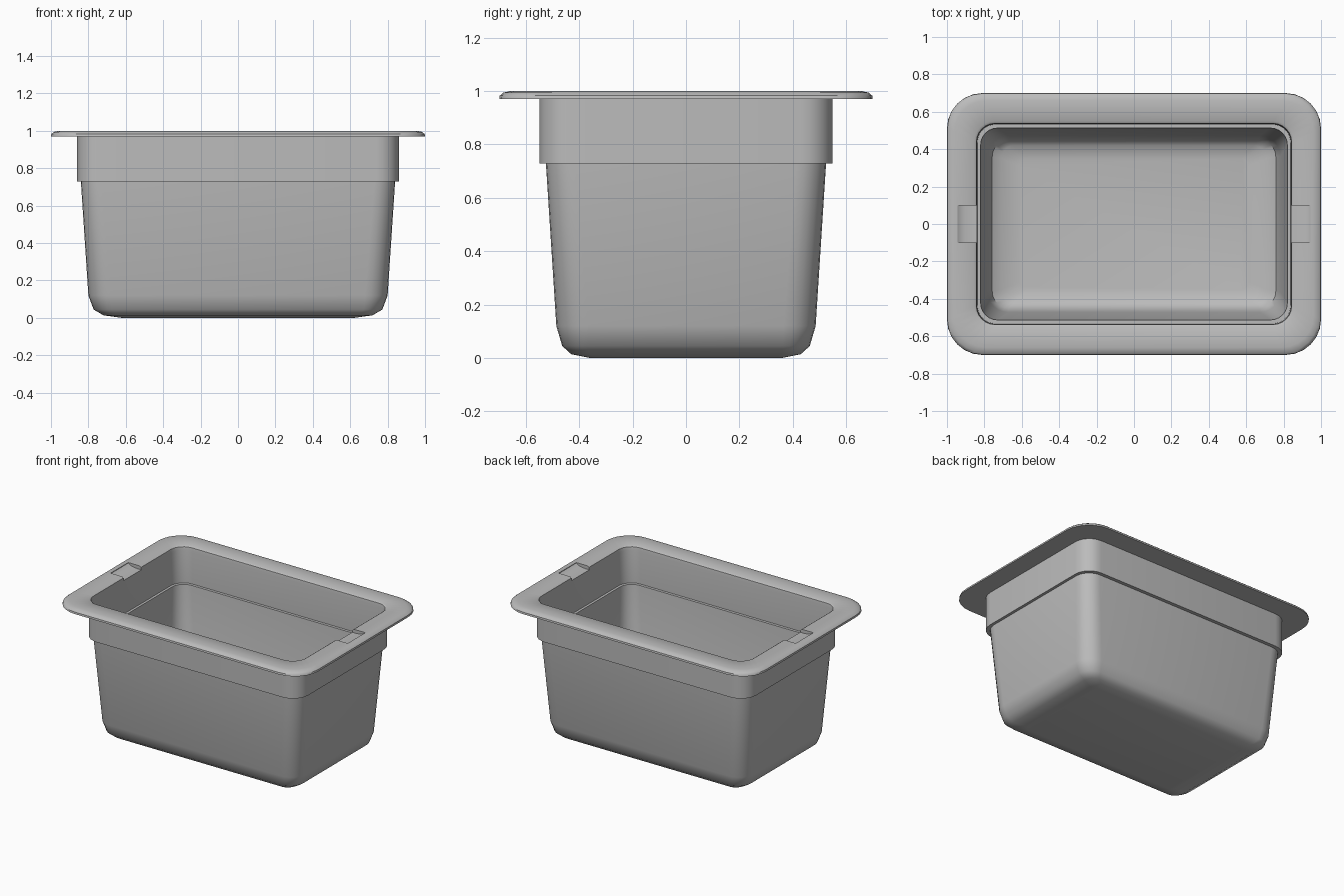
import bpy, bmesh
from math import cos, sin, pi, radians

cube = bpy.data.objects.get("Cube")
if cube:
    bpy.data.objects.remove(cube)

steel = bpy.data.materials.new("brushed_grey")
steel.use_nodes = True
grey = (0.5, 0.5, 0.5, 1)
steel.diffuse_color = grey
steel.node_tree.nodes["Principled BSDF"].inputs["Base Color"].default_value = grey


def rounded_rect(bm, hx, hy, r, z, steps=6):
    """Ring of vertices around a rectangle with rounded corners."""
    ring = []
    for i, (sx, sy) in enumerate([(1, 1), (-1, 1), (-1, -1), (1, -1)]):
        for k in range(steps + 1):
            a = (i + k / steps) * pi / 2
            ring.append(bm.verts.new((sx * (hx - r) + r * cos(a),
                                      sy * (hy - r) + r * sin(a), z)))
    return ring


def make_object(name, bm):
    bmesh.ops.recalc_face_normals(bm, faces=bm.faces)
    mesh = bpy.data.meshes.new(name)
    bm.to_mesh(mesh)
    bm.free()
    mesh.materials.append(steel)
    obj = bpy.data.objects.new(name, mesh)
    bpy.context.collection.objects.link(obj)
    return obj


# Rings (half width, half depth, corner radius, height): outside bottom,
# step, flange, then down the inside to the floor
rings = [
    (0.62, 0.36, 0.04, 0.0), (0.72, 0.43, 0.07, 0.014),
    (0.772, 0.464, 0.10, 0.045), (0.80, 0.486, 0.12, 0.12),
    (0.84, 0.525, 0.11, 0.728),
    (0.86, 0.55, 0.12, 0.728), (0.86, 0.55, 0.12, 0.97),
    (1.0, 0.70, 0.19, 0.97), (0.998, 0.698, 0.19, 0.983),
    (0.985, 0.685, 0.18, 0.994), (0.96, 0.66, 0.17, 1.0),
    (0.855, 0.55, 0.11, 1.0), (0.843, 0.538, 0.10, 0.992),
    (0.84, 0.535, 0.10, 0.97), (0.838, 0.533, 0.10, 0.735),
    (0.82, 0.513, 0.09, 0.735),
    (0.783, 0.472, 0.11, 0.14), (0.758, 0.45, 0.09, 0.06),
    (0.71, 0.42, 0.07, 0.03), (0.61, 0.35, 0.04, 0.016),
]
bm = bmesh.new()
loops = [rounded_rect(bm, *ring) for ring in rings]
for a, b in zip(loops, loops[1:]):
    for i in range(len(a)):
        j = (i + 1) % len(a)
        bm.faces.new((a[i], a[j], b[j], b[i]))
bm.faces.new(loops[0])
bm.faces.new(loops[-1])
pan = make_object("pan", bm)

# Scooped notches at both ends of the rim
scoop = [(0.80, 1.03), (0.945, 1.03), (0.945, 0.996), (0.93, 0.985),
         (0.905, 0.978), (0.87, 0.975), (0.80, 0.975)]
for side, label in ((1, "left"), (-1, "right")):
    bm = bmesh.new()
    face = bm.faces.new([bm.verts.new((side * x, -0.1, z)) for x, z in scoop])
    moved = bmesh.ops.extrude_face_region(bm, geom=[face])["geom"]
    bmesh.ops.translate(bm, vec=(0, 0.2, 0),
                        verts=[v for v in moved if isinstance(v, bmesh.types.BMVert)])
    cutter = make_object(label + "_notch_cutter", bm)
    cutter.hide_render = True
    cut = pan.modifiers.new(label + "_notch", 'BOOLEAN')
    cut.operation = 'DIFFERENCE'
    cut.solver = 'EXACT'
    cut.object = cutter
    bpy.context.view_layer.objects.active = pan
    bpy.ops.object.modifier_apply(modifier=cut.name)
    bpy.data.objects.remove(cutter)

# Smooth shading with the step and rim edges kept sharp
bpy.ops.object.select_all(action='DESELECT')
pan.select_set(True)
bpy.context.view_layer.objects.active = pan
bpy.ops.object.shade_smooth_by_angle(angle=radians(40))
